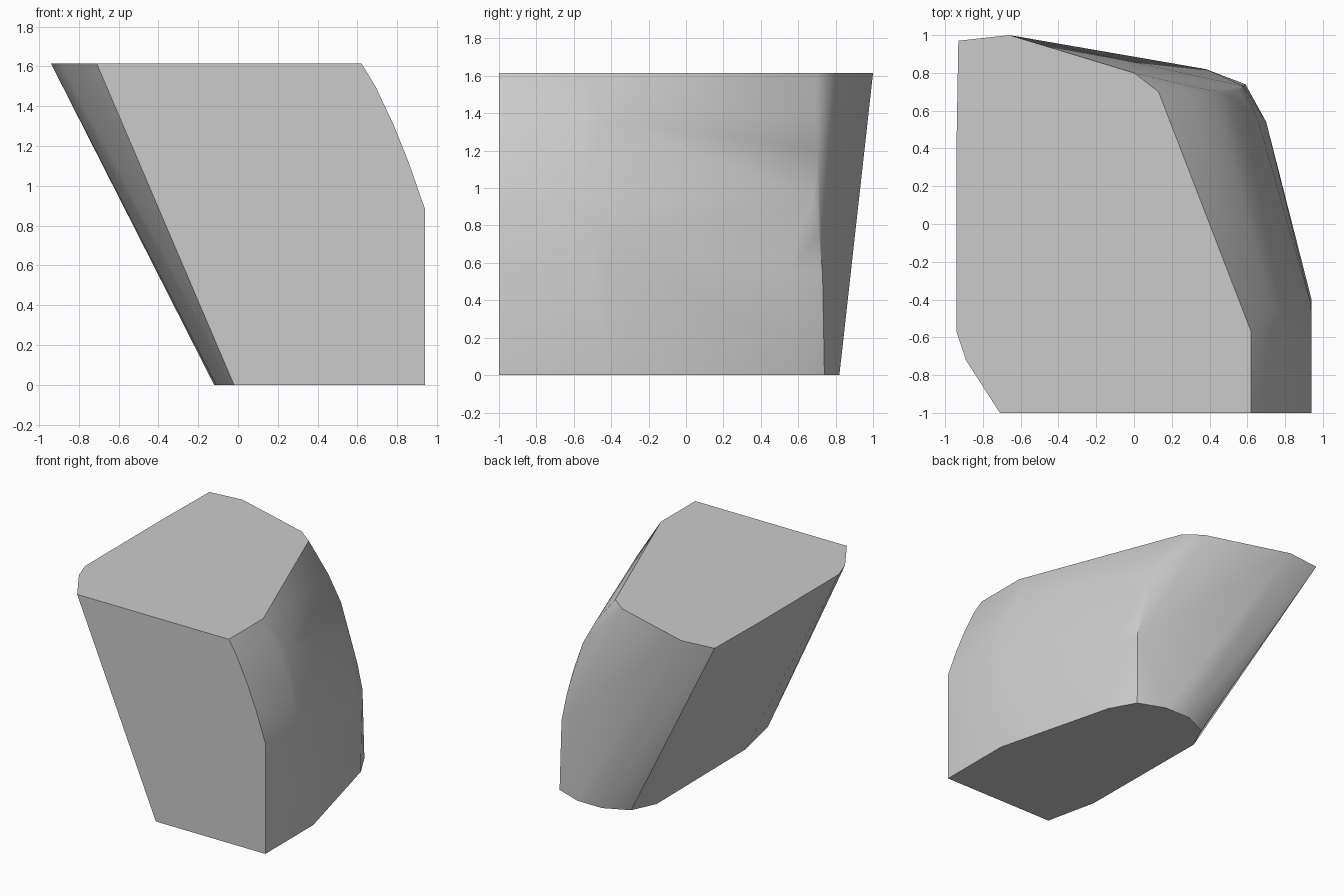
import bpy
import bmesh

if "Cube" in bpy.data.objects:
    bpy.data.objects.remove(bpy.data.objects["Cube"])

HEIGHT = 1.615

# Flat outlines of the block, anticlockwise from the front left corner
base = [(-0.02, -1), (0.94, -1), (0.94, -0.4), (0.70, 0.54), (0.59, 0.74),
        (0.38, 0.82), (0.16, 0.82), (-0.03, 0.73), (-0.12, 0.54), (-0.11, -0.59)]
top = [(-0.71, -1), (0.62, -1), (0.62, -0.57), (0.13, 0.70), (0.0, 0.80),
       (-0.66, 1.0), (-0.93, 0.97), (-0.94, 0.40), (-0.94, -0.57), (-0.89, -0.72)]

# Curved right shoulder, extruded along the front part of the block
shoulder = [(0.69, 1.50), (0.78, 1.31), (0.86, 1.11), (0.94, 0.88)]

# Bulge on the right flank and the back right corner
bulge = [(0.73, -0.43, 1.37), (0.938, -0.43, 0.74), (0.30, 0.70, 1.40),
         (0.41, 0.705, 1.20), (0.51, 0.68, 0.95), (0.55, 0.71, 0.75),
         (0.58, 0.73, 0.55), (0.70, 0.54, 0.12), (0.66, 0.54, 0.55)]

points = [(x, y, 0) for x, y in base] + [(x, y, HEIGHT) for x, y in top]
points += [(x, y, z) for x, z in shoulder for y in (-1, -0.57)]
points += bulge

# Wrap the sections in one closed skin
bm = bmesh.new()
for p in points:
    bm.verts.new(p)
hull = bmesh.ops.convex_hull(bm, input=bm.verts[:])
spare = {g for key in ("geom_interior", "geom_unused") for g in hull[key]
         if isinstance(g, bmesh.types.BMVert)}
bmesh.ops.delete(bm, geom=list(spare), context='VERTS')
bmesh.ops.dissolve_limit(bm, angle_limit=0.01, verts=bm.verts[:], edges=bm.edges[:])
bmesh.ops.recalc_face_normals(bm, faces=bm.faces[:])

mesh = bpy.data.meshes.new("leaning_block")
bm.to_mesh(mesh)
bm.free()
block = bpy.data.objects.new("leaning_block", mesh)
bpy.context.collection.objects.link(block)

# Plain grey finish
grey = bpy.data.materials.new("light grey")
grey.diffuse_color = (0.6, 0.6, 0.6, 1)
grey.use_nodes = True
grey.node_tree.nodes["Principled BSDF"].inputs["Base Color"].default_value = grey.diffuse_color
mesh.materials.append(grey)

# Soft bulge, crisp cut edges
bpy.context.view_layer.objects.active = block
block.select_set(True)
bpy.ops.object.shade_smooth_by_angle(angle=0.52)
